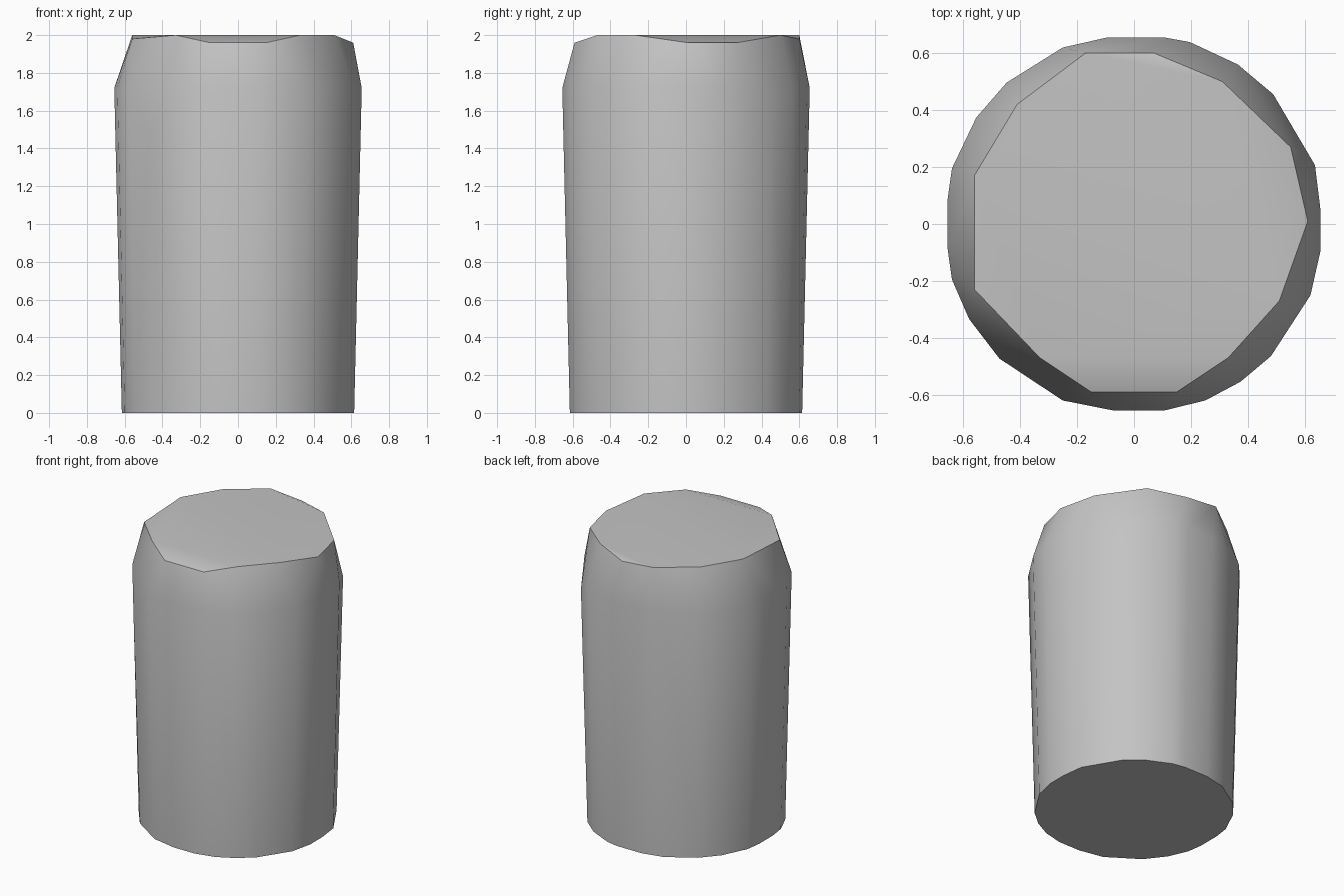
import bpy, bmesh, math

if "Cube" in bpy.data.objects:
    bpy.data.objects.remove(bpy.data.objects["Cube"], do_unlink=True)

# Single grey material
grey = bpy.data.materials.new("plain_grey")
grey.use_nodes = True
colour = (0.55, 0.55, 0.55, 1)
grey.diffuse_color = colour
grey.node_tree.nodes["Principled BSDF"].inputs["Base Color"].default_value = colour


def ring_point(degrees, radius, limit, z):
    """Point on a circle whose four sides are slightly flattened."""
    a = math.radians(degrees)
    x, y = radius * math.cos(a), radius * math.sin(a)
    return (max(-limit, min(limit, x)), max(-limit, min(limit, y)), z)


# Uneven spacing of the hand-cut sides
side_angles = [4, 18, 43, 57, 73, 81, 98, 112, 132, 146, 163, 173,
               187, 197, 210, 225, 248, 264, 279, 292, 304, 316, 338, 352]
low_shoulders = {225: 1.46, 43: 1.62}

# Worn rim of the flat top
rim = [(-.17, .6, 2), (.07, .6, 1.98), (.31, .5, 2), (.55, .27, 1.96),
       (.61, .01, 1.96), (.51, -.27, 2), (.33, -.47, 2), (.15, -.59, 1.96),
       (-.15, -.59, 1.96), (-.33, -.47, 2), (-.56, -.23, 1.98),
       (-.56, .17, 2), (-.41, .42, 2)]

# Tapered body wrapped around base, shoulder and rim
bm = bmesh.new()
for angle in side_angles:
    bm.verts.new(ring_point(angle, 0.627, 0.615, 0))
    bm.verts.new(ring_point(angle, 0.668, 0.655, low_shoulders.get(angle, 1.72)))
for point in rim:
    bm.verts.new(point)
hull = bmesh.ops.convex_hull(bm, input=bm.verts)
loose = [v for v in bm.verts if not v.link_faces]
bmesh.ops.delete(bm, geom=loose, context='VERTS')
bmesh.ops.dissolve_limit(bm, angle_limit=math.radians(0.5),
                         verts=bm.verts, edges=bm.edges)
bmesh.ops.recalc_face_normals(bm, faces=bm.faces)
mesh = bpy.data.meshes.new("tapered_stopper")
bm.to_mesh(mesh)
bm.free()
mesh.materials.append(grey)
body = bpy.data.objects.new("tapered_stopper", mesh)
bpy.context.collection.objects.link(body)

# Smooth sides with crisp rim and base edges
bpy.ops.object.select_all(action='DESELECT')
body.select_set(True)
bpy.context.view_layer.objects.active = body
bpy.ops.object.shade_smooth_by_angle(angle=math.radians(40))
